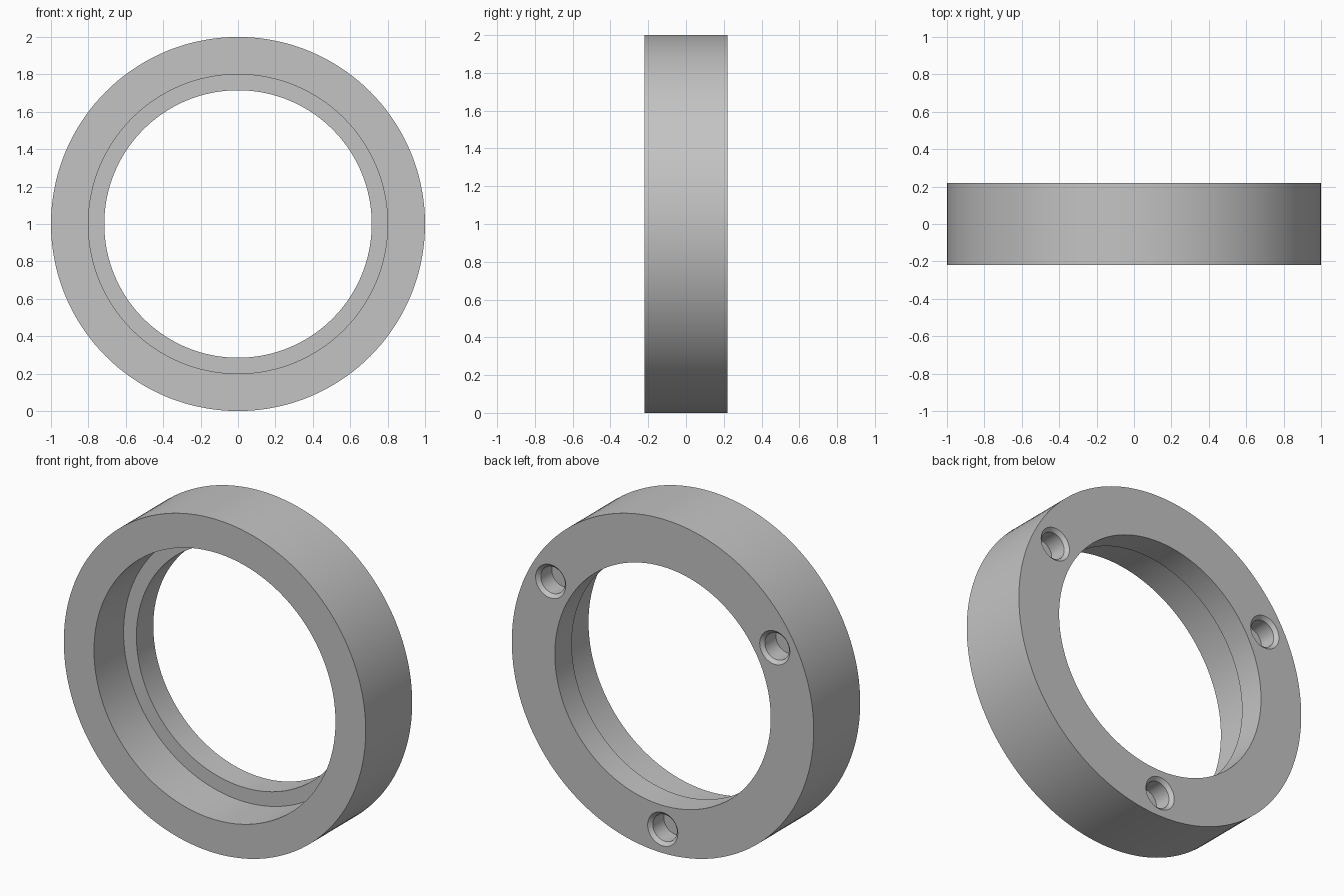
import bpy, bmesh, math
from mathutils import Matrix, Vector

cube = bpy.data.objects.get("Cube")
if cube:
    bpy.data.objects.remove(cube, do_unlink=True)

HALF = 0.22          # half thickness of the ring
LEDGE = 0.06         # y of the ledge inside the bore
BOLT_RADIUS = 0.857  # circle on which the holes sit

grey = bpy.data.materials.new("satin grey")
grey.use_nodes = True
colour = (0.55, 0.55, 0.55, 1)
grey.diffuse_color = colour
grey.node_tree.nodes["Principled BSDF"].inputs["Base Color"].default_value = colour


def lathe(name, profile, centre, segments, closed):
    """Spin (radius, y) points about the y axis through centre."""
    bm = bmesh.new()
    verts = [bm.verts.new((r, y, 0)) for r, y in profile]
    edges = [bm.edges.new(pair) for pair in zip(verts, verts[1:])]
    if closed:
        edges.append(bm.edges.new((verts[-1], verts[0])))
    bmesh.ops.spin(bm, geom=verts + edges, axis=(0, 1, 0), cent=(0, 0, 0),
                   angle=math.tau, steps=segments, use_duplicate=False)
    bmesh.ops.remove_doubles(bm, verts=bm.verts, dist=1e-5)
    bmesh.ops.recalc_face_normals(bm, faces=bm.faces)
    bmesh.ops.transform(bm, matrix=Matrix.Translation(centre), verts=bm.verts)
    mesh = bpy.data.meshes.new(name)
    bm.to_mesh(mesh)
    bm.free()
    mesh.materials.append(grey)
    obj = bpy.data.objects.new(name, mesh)
    bpy.context.collection.objects.link(obj)
    return obj


# Ring with a wide front bore stepping down to a narrow rear bore
ring = lathe("stepped_ring",
             [(1, -HALF), (1, HALF), (0.715, HALF), (0.715, LEDGE),
              (0.8, LEDGE), (0.8, -HALF)],
             Vector((0, 0, 1)), 144, True)

# Three blind holes with chamfered mouths in the back face
hole_profile = [(0, -0.125), (0.08, -0.125), (0.08, -0.02),
                (0.1, 0), (0.1, 0.05), (0, 0.05)]
cutters = []
for degrees in (30, 150, 270):
    a = math.radians(degrees)
    centre = Vector((BOLT_RADIUS * math.cos(a), HALF, 1 + BOLT_RADIUS * math.sin(a)))
    cutter = lathe("hole_cutter", hole_profile, centre, 48, False)
    cutter.hide_render = True
    cutters.append(cutter)
    cut = ring.modifiers.new("hole", 'BOOLEAN')
    cut.operation = 'DIFFERENCE'
    cut.solver = 'EXACT'
    cut.object = cutter

# Bake the cuts, then drop the cutters
bpy.context.view_layer.update()
evaluated = ring.evaluated_get(bpy.context.evaluated_depsgraph_get())
baked = bpy.data.meshes.new_from_object(evaluated)
ring.modifiers.clear()
ring.data = baked
for cutter in cutters:
    bpy.data.objects.remove(cutter, do_unlink=True)

# Smooth curved walls, crisp rims
bpy.ops.object.select_all(action='DESELECT')
ring.select_set(True)
bpy.context.view_layer.objects.active = ring
bpy.ops.object.shade_smooth_by_angle(angle=math.radians(30))
